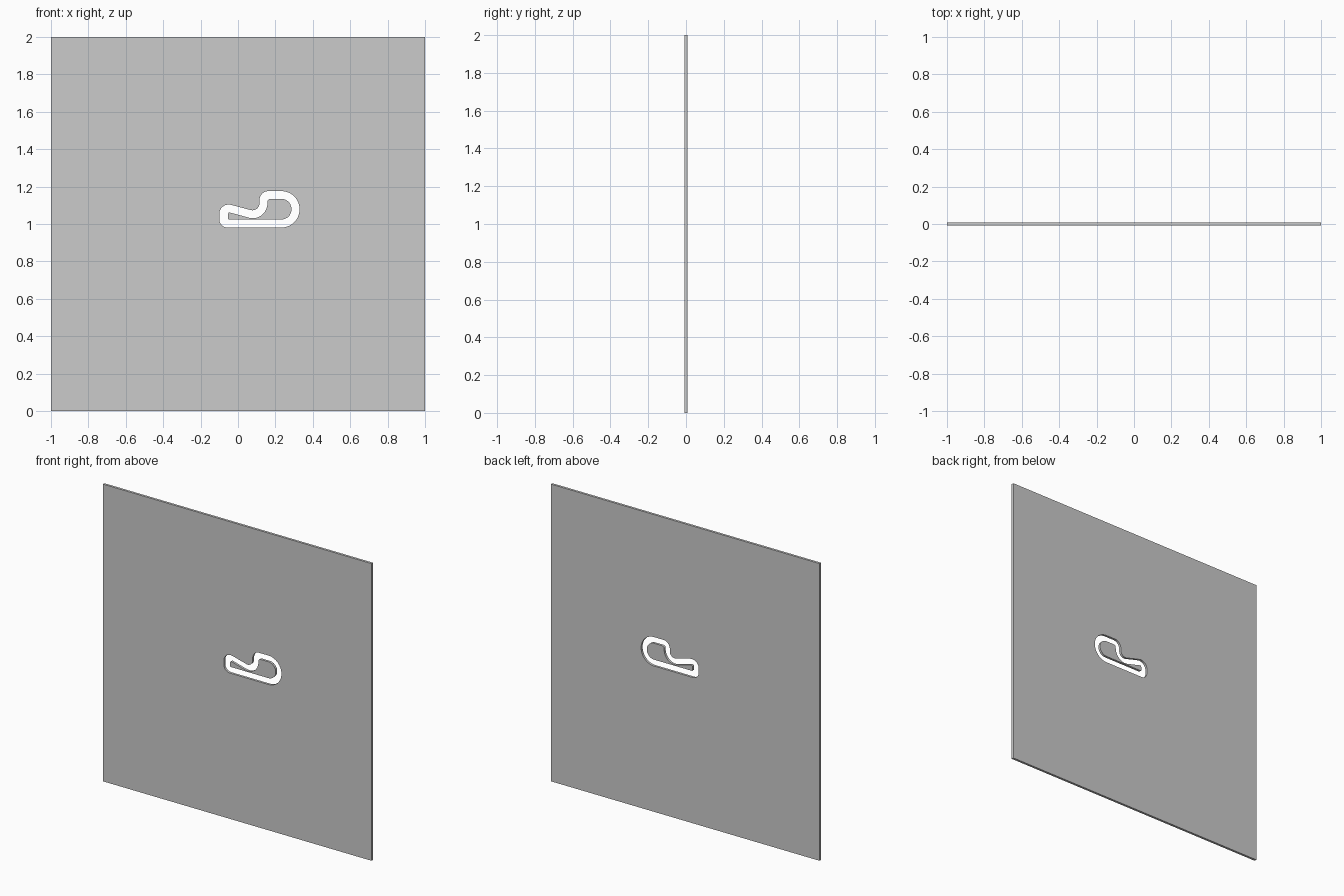
import bpy
from math import radians, tan, pi
from mathutils import Vector

if "Cube" in bpy.data.objects:
    bpy.data.objects.remove(bpy.data.objects["Cube"])

THICKNESS = 0.016


def rounded(corners, steps=14):
    """Closed outline from (x, z, radius) corners with true arc fillets."""
    out = []
    n = len(corners)
    for i, (x, z, r) in enumerate(corners):
        p = Vector((x, z))
        if r == 0:
            out.append(p)
            continue
        a = (Vector(corners[i - 1][:2]) - p).normalized()
        b = (Vector(corners[(i + 1) % n][:2]) - p).normalized()
        half = a.angle(b) / 2
        t = r / tan(half)
        centre = p + (a + b).normalized() * (t * t + r * r) ** 0.5
        start, end = p + a * t - centre, p + b * t - centre
        sweep = pi - 2 * half
        side = (end - start * (start.dot(end) / r ** 2)).normalized() * r
        for k in range(steps + 1):
            ang = sweep * k / steps
            s = Vector((ang, 0))
            from math import cos, sin
            out.append(centre + start * cos(s.x) + side * sin(s.x))
    return out


def sheet(name, outlines):
    """Filled, extruded plate standing in the XZ plane; inner outlines are holes."""
    cu = bpy.data.curves.new(name, 'CURVE')
    cu.dimensions = '2D'
    cu.fill_mode = 'BOTH'
    cu.extrude = THICKNESS / 2
    for pts in outlines:
        sp = cu.splines.new('POLY')
        sp.points.add(len(pts) - 1)
        for q, p in zip(sp.points, pts):
            q.co = (p.x, p.y, 0, 1)
        sp.use_cyclic_u = True
    ob = bpy.data.objects.new(name, cu)
    bpy.context.collection.objects.link(ob)
    ob.rotation_euler.x = radians(90)
    bpy.ops.object.select_all(action='DESELECT')
    ob.select_set(True)
    bpy.context.view_layer.objects.active = ob
    bpy.ops.object.convert(target='MESH')
    bpy.ops.object.transform_apply(location=False, rotation=True, scale=False)
    bpy.ops.object.shade_smooth_by_angle(angle=radians(30))
    return ob


# Square panel border
border = rounded([(-1, 0, 0), (1, 0, 0), (1, 2, 0), (-1, 2, 0)])

# Outer edge of the looping slot
slot_outer = rounded([
    (-0.10, 0.981, 0.045), (0.329, 0.981, 0.097), (0.329, 1.176, 0.097),
    (0.115, 1.176, 0.048), (0.115, 1.062, 0.038), (-0.10, 1.119, 0.05)])

# Inner edge of the slot, which bounds the loose island
slot_inner = rounded([
    (-0.053, 1.024, 0.004), (0.286, 1.024, 0.054), (0.286, 1.134, 0.054),
    (0.157, 1.134, 0.016), (0.157, 1.007, 0.078), (-0.053, 1.064, 0.008)])

sheet("panel", [border, slot_outer])
sheet("slot_island", [slot_inner])
